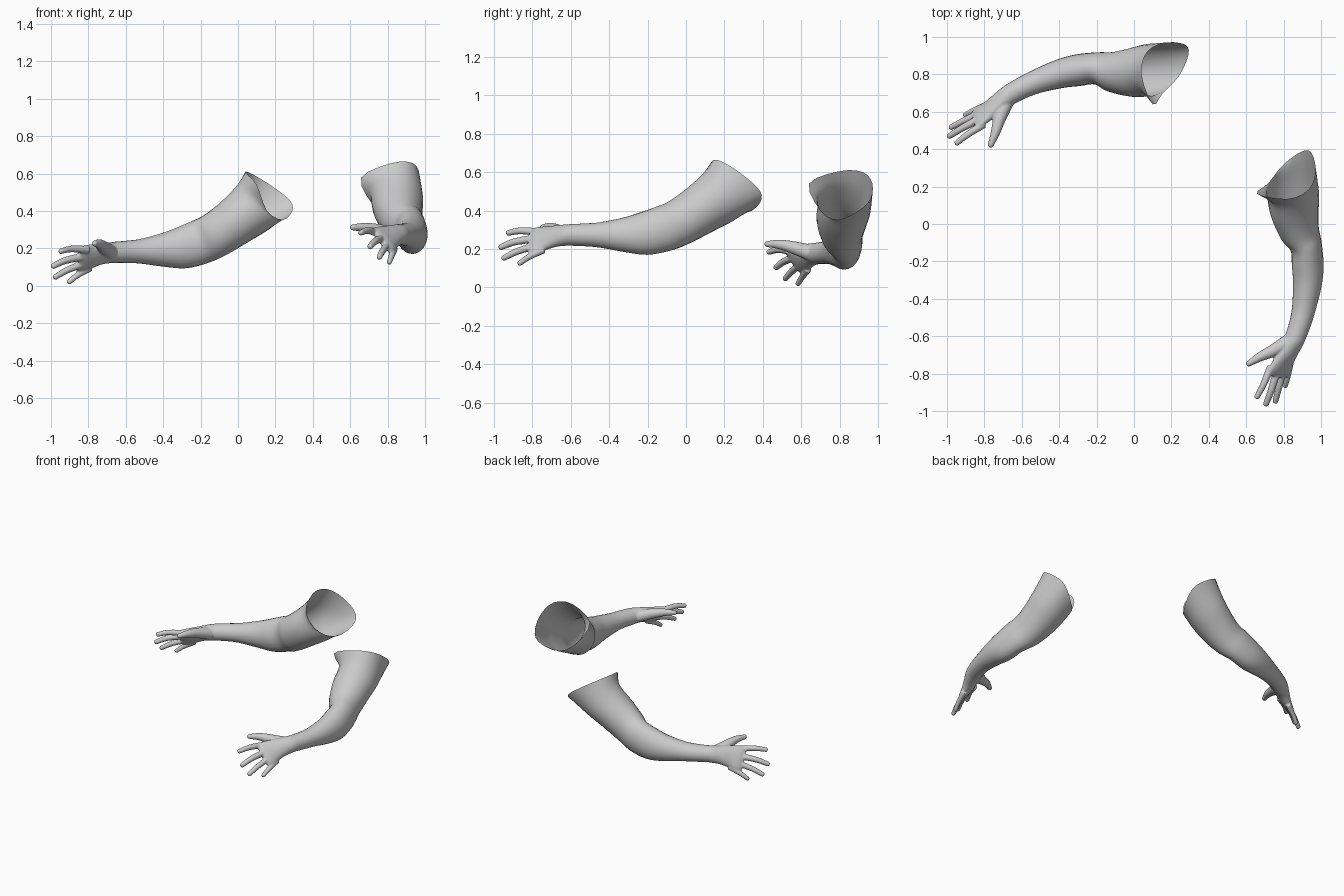
import bpy, bmesh, math
from mathutils import Vector, Matrix

if "Cube" in bpy.data.objects:
    bpy.data.objects.remove(bpy.data.objects["Cube"])

N = 24  # points around every ring

skin = bpy.data.materials.new("light grey")
skin.diffuse_color = (0.6, 0.6, 0.6, 1)
skin.use_nodes = True
skin.node_tree.nodes["Principled BSDF"].inputs["Base Color"].default_value = skin.diffuse_color


def spline(a, b, c, d, t):
    """Catmull-Rom blend between b and c."""
    return 0.5 * (2 * b + (c - a) * t + (2 * a - 5 * b + 4 * c - d) * t * t
                  + (3 * b - a - 3 * c + d) * t ** 3)


def ellipse(c, u, v):
    return [c + u * math.cos(2 * math.pi * k / N) + v * math.sin(2 * math.pi * k / N)
            for k in range(N)]


def closed_ring(pts):
    """Smooth closed ring through a few points."""
    p, n = [Vector(q) for q in pts], len(pts)
    s = N // n
    return [spline(p[i - 1], p[i], p[(i + 1) % n], p[(i + 2) % n], j / s)
            for i in range(n) for j in range(s)]


def rings_along(sections, side=None):
    """Sections are (x, y, z, half width, half height) set square to the path."""
    cs = [Vector(s[:3]) for s in sections]
    out = []
    for i, s in enumerate(sections):
        t = (cs[min(i + 1, len(cs) - 1)] - cs[max(i - 1, 0)]).normalized()
        v = Vector(side) if side else Vector((0, 0, 1)).cross(t)
        v = (v - t * v.dot(t)).normalized()
        out.append(ellipse(cs[i], t.cross(v) * s[4], v * s[3]))
    return out


def loft(bm, rings, steps=4, caps=False):
    fine = []
    for i in range(len(rings) - 1):
        a, b, c = rings[max(i - 1, 0)], rings[i], rings[i + 1]
        d = rings[min(i + 2, len(rings) - 1)]
        for j in range(steps):
            fine.append([spline(a[k], b[k], c[k], d[k], j / steps) for k in range(N)])
    fine.append(rings[-1])
    vs = [[bm.verts.new(p) for p in r] for r in fine]
    for r, q in zip(vs, vs[1:]):
        for k in range(N):
            bm.faces.new((r[k], r[(k + 1) % N], q[(k + 1) % N], q[k]))
    if caps:
        bm.faces.new(vs[0][::-1])
        bm.faces.new(vs[-1])


def finger(bm, pts, r0, r1):
    """Tapered tube with a rounded tip."""
    p = [Vector(q) for q in pts]
    end = (p[-1] - p[-2]).normalized()
    p = p[:-1] + [p[-1] - end * r1 * k for k in (1.0, 0.35, 0.02)]
    n = len(p) - 3
    radii = [r0 + (r1 - r0) * i / n for i in range(n + 1)] + [r1 * 0.76, r1 * 0.15]
    loft(bm, rings_along([(*q, r, r) for q, r in zip(p, radii)]), 3, True)


def finish(bm, name, matrix):
    bmesh.ops.recalc_face_normals(bm, faces=bm.faces)
    bm.transform(matrix)
    if matrix.determinant() < 0:
        bmesh.ops.reverse_faces(bm, faces=bm.faces)
    me = bpy.data.meshes.new(name)
    bm.to_mesh(me)
    bm.free()
    me.materials.append(skin)
    for f in me.polygons:
        f.use_smooth = True
    ob = bpy.data.objects.new(name, me)
    bpy.context.collection.objects.link(ob)
    return ob


def build_arm(label, matrix):
    # sleeve of forearm, elbow and upper arm, open at the shoulder
    bm = bmesh.new()
    arm = rings_along([
        (-0.67, 0.688, 0.178, 0.055, 0.056), (-0.60, 0.727, 0.181, 0.058, 0.059),
        (-0.52, 0.762, 0.184, 0.064, 0.066), (-0.40, 0.802, 0.191, 0.077, 0.090),
        (-0.30, 0.822, 0.203, 0.085, 0.112), (-0.20, 0.832, 0.235, 0.086, 0.120),
        (-0.12, 0.813, 0.272, 0.107, 0.122), (-0.015, 0.81, 0.343, 0.130, 0.130),
        (0.08, 0.823, 0.418, 0.139, 0.145), (0.16, 0.83, 0.48, 0.14, 0.15)])
    arm[-1] = closed_ring([
        (0.04, 0.80, 0.605), (0.07, 0.92, 0.60), (0.17, 0.97, 0.54), (0.275, 0.958, 0.46),
        (0.29, 0.90, 0.40), (0.24, 0.79, 0.352), (0.155, 0.70, 0.40), (0.10, 0.64, 0.54)])
    loft(bm, arm)
    finish(bm, label + "_arm", matrix)

    # hand: palm, four fingers and thumb fused into one skin
    bm = bmesh.new()
    loft(bm, rings_along([
        (-0.60, 0.727, 0.181, 0.046, 0.046), (-0.67, 0.688, 0.178, 0.056, 0.054),
        (-0.73, 0.645, 0.17, 0.062, 0.044), (-0.78, 0.605, 0.157, 0.075, 0.036),
        (-0.83, 0.573, 0.142, 0.088, 0.026), (-0.855, 0.557, 0.135, 0.072, 0.014)],
        side=(0.02, 0.1, -0.1)), 4, True)
    for base, mid, tip, r in (
            ((-0.80, 0.535, 0.192), (-0.89, 0.478, 0.197), (-0.957, 0.425, 0.182), 0.021),
            ((-0.81, 0.570, 0.158), (-0.92, 0.512, 0.136), (-0.998, 0.463, 0.10), 0.022),
            ((-0.81, 0.598, 0.122), (-0.91, 0.552, 0.085), (-0.988, 0.512, 0.04), 0.021),
            ((-0.79, 0.635, 0.095), (-0.86, 0.605, 0.055), (-0.912, 0.578, 0.012), 0.019)):
        finger(bm, (base, mid, tip), r, r * 0.72)
    finger(bm, ((-0.685, 0.65, 0.18), (-0.72, 0.56, 0.207), (-0.742, 0.485, 0.224),
                (-0.772, 0.408, 0.226)), 0.042, 0.016)
    hand = finish(bm, label + "_hand", matrix)
    fuse = hand.modifiers.new("fuse", 'REMESH')
    fuse.mode = 'VOXEL'
    fuse.voxel_size = 0.005
    fuse.use_smooth_shade = True
    soften = hand.modifiers.new("soften", 'SMOOTH')
    soften.factor = 0.5
    soften.iterations = 5


# first arm reaches to -x, the second is its mirrored twin reaching to -y
build_arm("right", Matrix.Identity(4))
swap = Matrix(((0, 1, 0, 0), (1, 0, 0, 0), (0, 0, 1, 0), (0, 0, 0, 1)))
pivot = Vector((0.65, -0.3, 0.2))
turn = (Matrix.Rotation(0.175, 4, 'Z') @ Matrix.Rotation(-0.06, 4, 'Y')
        @ Matrix.Rotation(-0.07, 4, 'X'))
build_arm("left", Matrix.Translation(pivot + Vector((0.11, 0.05, 0.067))) @ turn
          @ Matrix.Translation(-pivot) @ swap)
